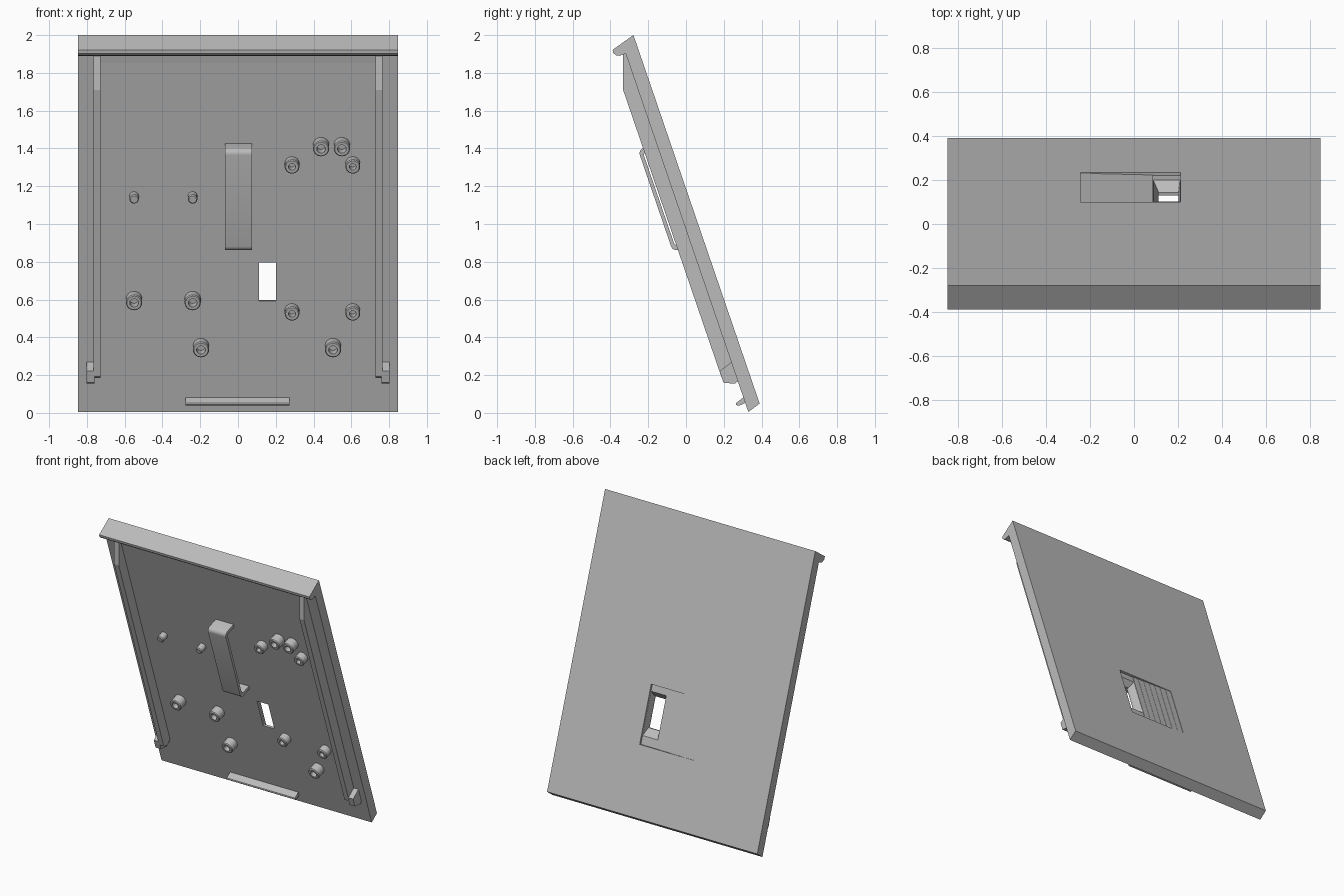
import bpy, bmesh, math
from mathutils import Matrix

cube = bpy.data.objects.get("Cube")
if cube:
    bpy.data.objects.remove(cube, do_unlink=True)

# Leaning frame: local x across, y up the panel, z out of its front face
TILT = math.radians(18.9)
FRAME = Matrix.Translation((0, 0.33, 0.005)) @ Matrix.Rotation(math.pi / 2 + TILT, 4, 'X')

grey = bpy.data.materials.new("plain_grey")
grey.use_nodes = True
GREY = (0.5, 0.5, 0.5, 1)
grey.diffuse_color = GREY
grey.node_tree.nodes["Principled BSDF"].inputs["Base Color"].default_value = GREY


def finish(name, bm, smooth=False):
    bmesh.ops.recalc_face_normals(bm, faces=bm.faces)
    mesh = bpy.data.meshes.new(name)
    bm.to_mesh(mesh)
    bm.free()
    mesh.materials.append(grey)
    ob = bpy.data.objects.new(name, mesh)
    bpy.context.collection.objects.link(ob)
    ob.matrix_world = FRAME
    if smooth:
        bpy.ops.object.select_all(action='DESELECT')
        ob.select_set(True)
        bpy.context.view_layer.objects.active = ob
        bpy.ops.object.shade_smooth_by_angle(angle=math.radians(35))
    return ob


def extrude(name, x0, x1, profile, smooth=False):
    """Sweep a (up, out) profile across the panel from x0 to x1."""
    bm = bmesh.new()
    face = bm.faces.new([bm.verts.new((x0, s, h)) for s, h in profile])
    moved = bmesh.ops.extrude_face_region(bm, geom=[face])["geom"]
    verts = [v for v in moved if isinstance(v, bmesh.types.BMVert)]
    bmesh.ops.translate(bm, verts=verts, vec=(x1 - x0, 0, 0))
    return finish(name, bm, smooth)


def frustum(name, low, high):
    """Box between two rectangles, each given as (x0, x1, s0, s1, h)."""
    bm = bmesh.new()
    rings = [[bm.verts.new((x, s, h)) for x, s in ((a, c), (b, c), (b, d), (a, d))]
             for a, b, c, d, h in (low, high)]
    for ring in rings:
        bm.faces.new(ring)
    for i in range(4):
        j = (i + 1) % 4
        bm.faces.new((rings[0][i], rings[0][j], rings[1][j], rings[1][i]))
    return finish(name, bm)


def cut(target, cutter):
    cutter.hide_render = True
    mod = target.modifiers.new("cut", 'BOOLEAN')
    mod.operation = 'DIFFERENCE'
    mod.solver = 'EXACT'
    mod.object = cutter
    bpy.context.view_layer.objects.active = target
    bpy.ops.object.modifier_apply(modifier=mod.name)
    bpy.data.objects.remove(cutter, do_unlink=True)


def stud(name, x, z, r, height, bore=0):
    """Round post placed by the front height of its tip; bored if asked."""
    s = (z - 0.005 + height * math.sin(TILT)) / math.cos(TILT)
    n = 24
    rows = [(r, -0.01), (r, height - 0.006), (r - 0.005, height)]
    if bore:
        rows += [(bore, height), (bore, 0.004)]
    bm = bmesh.new()
    rings = [[bm.verts.new((x + q * math.cos(math.tau * i / n),
                            s + q * math.sin(math.tau * i / n), h))
              for i in range(n)] for q, h in rows]
    for a, b in zip(rings, rings[1:]):
        for i in range(n):
            j = (i + 1) % n
            bm.faces.new((a[i], a[j], b[j], b[i]))
    bm.faces.new(rings[0])
    bm.faces.new(rings[-1])
    return finish(name, bm, True)


# Panel with the overhanging top lip
HALF = 0.847
panel = extrude("panel", -HALF, HALF, [
    (0, 0), (0.023, -0.071), (2.085, -0.071), (2.046, 0.059),
    (2.028, 0.061), (2.013, 0.05), (2.005, 0.035), (2.005, 0)])

# Back finger recess and the tapered window through the panel
cut(panel, frustum("recess_cutter", (-0.243, 0.21, 0.505, 0.915, -0.1),
                   (-0.243, 0.21, 0.505, 0.915, -0.056)))
cut(panel, frustum("window_cutter", (0.085, 0.21, 0.56, 0.87, -0.06),
                   (0.112, 0.202, 0.62, 0.835, -0.015)))
cut(panel, frustum("slot_cutter", (0.112, 0.202, 0.62, 0.835, -0.03),
                   (0.112, 0.202, 0.62, 0.835, 0.05)))

# Low stepped slats on the recess floor
for i in range(7):
    x = -0.243 + i * 0.047
    extrude(f"recess_slat_{i + 1}", x, x + 0.047,
            [(0.505, -0.05), (0.915, -0.05),
             (0.915, -0.068 + i * 0.0015), (0.505, -0.068 + i * 0.0015)])

# Shallow ledge under the lip
extrude("lip_ledge", -0.73, 0.73, [(1.955, -0.01), (1.955, 0.003), (2.01, 0.006), (2.01, -0.01)])

# Side rails and their hooked feet
for side, sx in (("left", 1), ("right", -1)):
    extrude(f"{side}_rail", sx * 0.728, sx * 0.765, [
        (0.235, -0.01), (0.21, 0.02), (0.21, 0.06), (0.225, 0.075),
        (1.827, 0.075), (2.008, 0.013), (2.008, -0.01)])
    extrude(f"{side}_foot", sx * 0.76, sx * 0.803, [
        (0.174, -0.005), (0.164, 0.018), (0.189, 0.074), (0.254, 0.074), (0.28, -0.005)])

# Bottom catch
extrude("bottom_catch", -0.277, 0.273, [
    (0.083, -0.005), (0.066, 0.045), (0.058, 0.049), (0.05, 0.044), (0.047, 0.025), (0.051, -0.005)])


# Central strap: an arched strip standing off the panel
def arch(s0, s1, top, r):
    pts = [(s0, -0.005)]
    for centre, start in ((s0 + r, 180), (s1 - r, 90)):
        for k in range(7):
            a = math.radians(start - 15 * k)
            pts.append((centre + r * math.cos(a), top - r + r * math.sin(a)))
    return pts + [(s1, -0.005)]


extrude("strap", -0.07, 0.073, arch(0.932, 1.502, 0.103, 0.03)
        + arch(0.955, 1.479, 0.083, 0.02)[::-1], True)

# Bored mounting studs and plain pegs
wide = [(-0.55, 0.582), (-0.24, 0.582), (-0.196, 0.333), (0.503, 0.333), (0.44, 1.397), (0.55, 1.397)]
narrow = [(x, z) for x in (0.286, 0.608) for z in (0.524, 1.302)]
for i, (x, z) in enumerate(wide):
    stud(f"wide_stud_{i + 1}", x, z, 0.043, 0.065, 0.023)
for i, (x, z) in enumerate(narrow):
    stud(f"narrow_stud_{i + 1}", x, z, 0.039, 0.055, 0.018)
for i, x in enumerate((-0.55, -0.24)):
    stud(f"peg_{i + 1}", x, 1.13, 0.025, 0.055)
